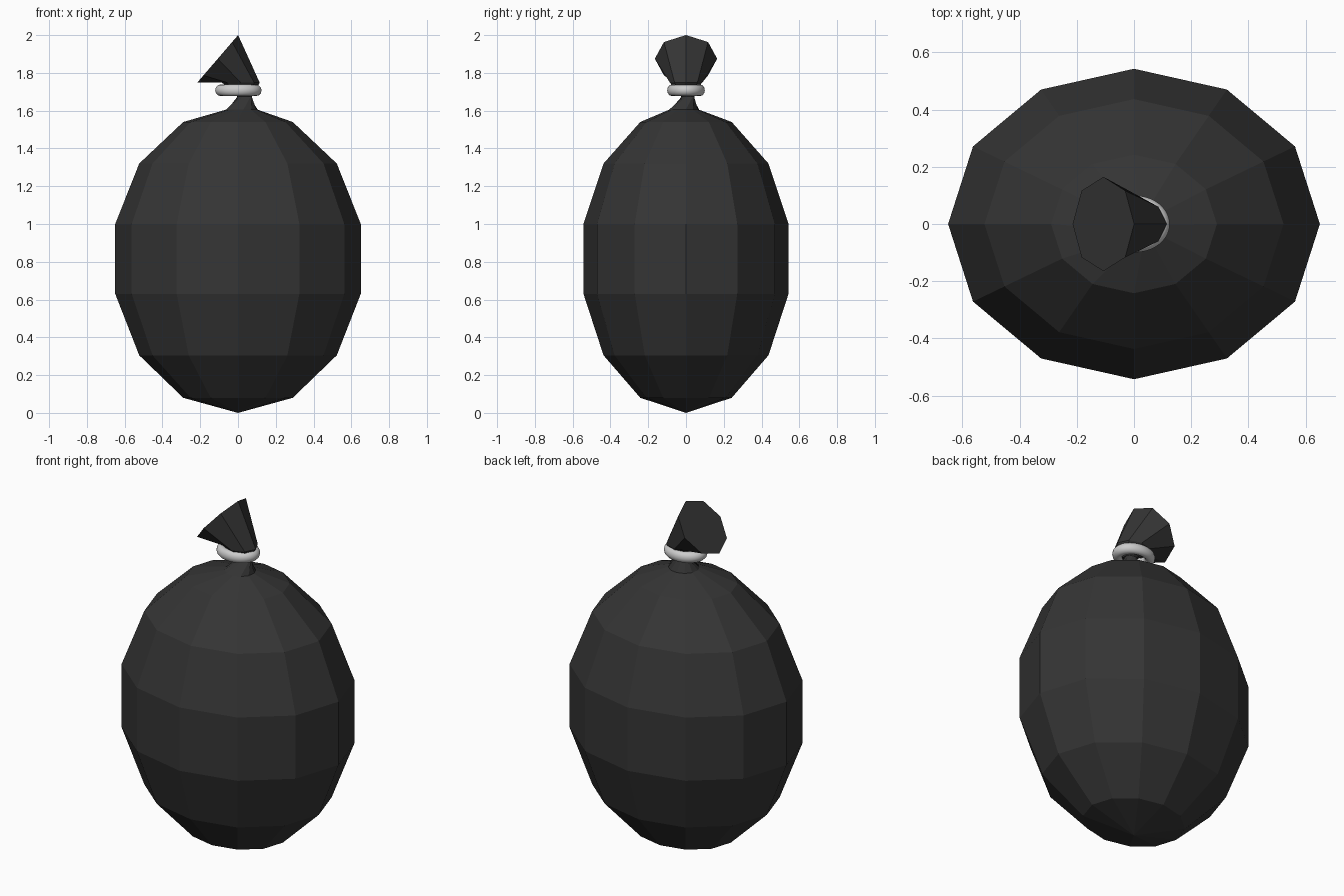
import bpy, bmesh, math
from mathutils import Matrix, Vector

if "Cube" in bpy.data.objects:
    bpy.data.objects.remove(bpy.data.objects["Cube"], do_unlink=True)


def material(name, color, roughness):
    mat = bpy.data.materials.new(name)
    mat.use_nodes = True
    mat.diffuse_color = color
    bsdf = mat.node_tree.nodes["Principled BSDF"]
    bsdf.inputs["Base Color"].default_value = color
    bsdf.inputs["Roughness"].default_value = roughness
    return mat


def ring(bm, sides, center, rx, ry, turn=0, tilt=0):
    """Add an ellipse of vertices, tilted about the y axis."""
    rot = Matrix.Rotation(tilt, 3, 'Y')
    angles = [2 * math.pi * i / sides + turn for i in range(sides)]
    return [bm.verts.new(Vector(center) + rot @ Vector((rx * math.cos(a), ry * math.sin(a), 0)))
            for a in angles]


def bridge(bm, low, high):
    n = len(low)
    for i in range(n):
        j = (i + 1) % n
        bm.faces.new((low[i], low[j], high[j], high[i]))


def finish(bm, name, mat):
    bmesh.ops.recalc_face_normals(bm, faces=bm.faces)
    mesh = bpy.data.meshes.new(name)
    bm.to_mesh(mesh)
    bm.free()
    mesh.materials.append(mat)
    obj = bpy.data.objects.new(name, mesh)
    bpy.context.collection.objects.link(obj)
    return obj


black = material("black plastic", (0.035, 0.035, 0.035, 1), 0.5)
silver = material("pale grey tie", (0.6, 0.6, 0.6, 1), 0.4)

# Bag body: twelve-sided, flattened front to back, with a twisted neck
bm = bmesh.new()
bottom = bm.verts.new((0, 0, 0))
profile = [(0.08, 0.29), (0.305, 0.523), (0.63, 0.65), (1.0, 0.65), (1.32, 0.523), (1.54, 0.29)]
rings = [ring(bm, 12, (0, 0, z), r, r * 0.835) for z, r in profile]
rings.append(ring(bm, 12, (0.02, -0.01, 1.605), 0.085, 0.08, 0.1))
rings.append(ring(bm, 12, (0.035, 0.01, 1.675), 0.04, 0.035, 0.9))
rings.append(ring(bm, 12, (0.025, 0, 1.745), 0.06, 0.055, 1.1))
for low, high in zip(rings, rings[1:]):
    bridge(bm, low, high)
for i in range(12):
    bm.faces.new((bottom, rings[0][(i + 1) % 12], rings[0][i]))
bm.faces.new(rings[-1])
finish(bm, "bag_body", black)

# Gathered tail: fans out from the tie to a slanted flat end
bm = bmesh.new()
base = ring(bm, 8, (0.035, 0, 1.69), 0.045, 0.04)
collar = ring(bm, 8, (0.015, 0, 1.748), 0.1, 0.085)
end = ring(bm, 8, (-0.107, 0, 1.875), 0.165, 0.165, 0, math.atan2(-0.25, 0.215))
bridge(bm, base, collar)
bridge(bm, collar, end)
bm.faces.new(base)
bm.faces.new(end)
finish(bm, "gathered_tail", black)

# Tie: smooth oval ring around the neck
bpy.ops.mesh.primitive_torus_add(major_segments=40, minor_segments=12, major_radius=0.092,
                                 minor_radius=0.031, location=(0.002, 0, 1.708))
tie = bpy.context.object
tie.name = "neck_tie"
tie.scale = (1, 0.81, 1)
tie.data.materials.append(silver)
bpy.ops.object.shade_smooth_by_angle(angle=math.radians(40))
